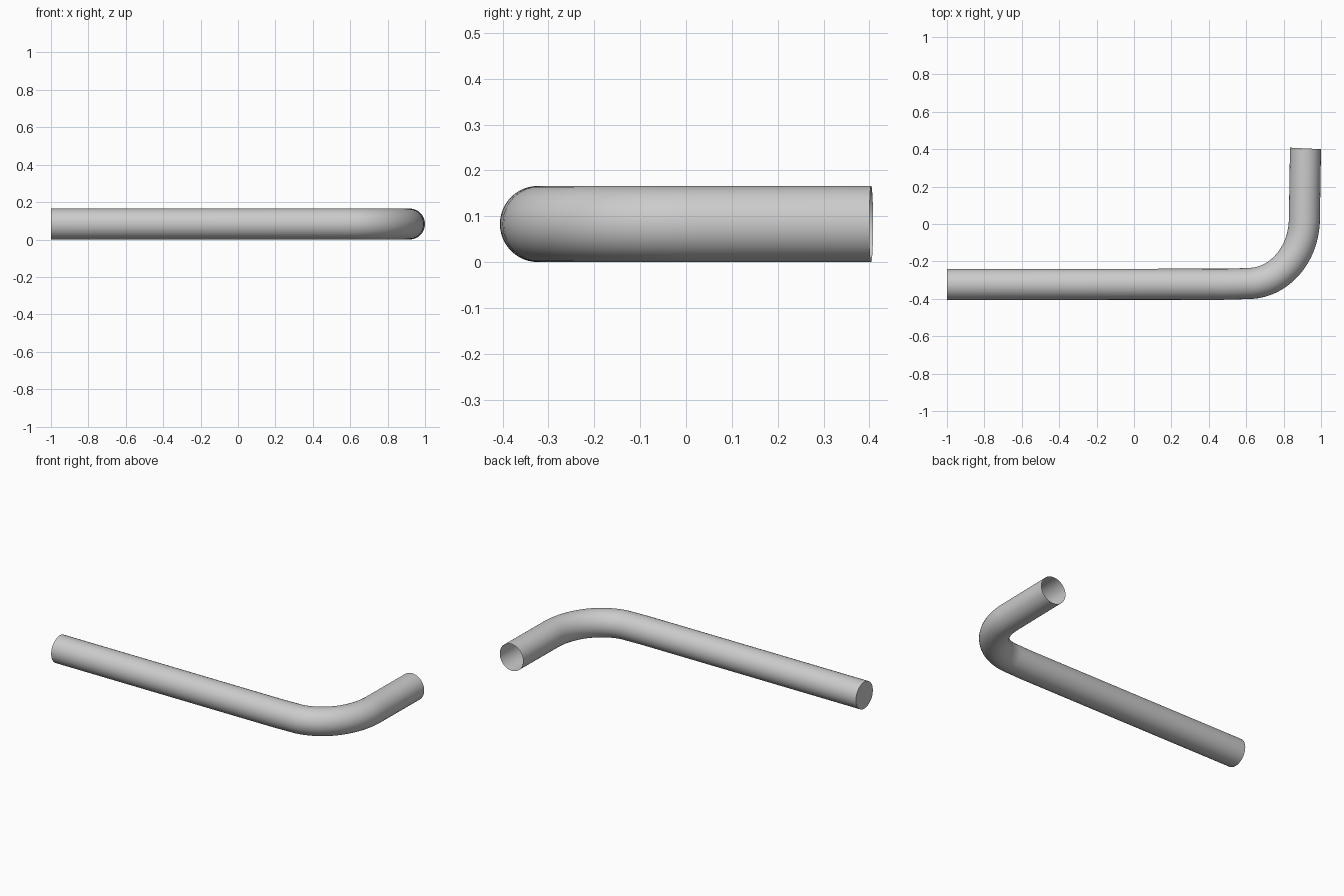
import bpy, bmesh
from math import sin, cos, pi
from mathutils import Vector

if "Cube" in bpy.data.objects:
    bpy.data.objects.remove(bpy.data.objects["Cube"])

RADIUS, SIDES, BEND_STEPS = 0.083, 48, 24

# Centre line: long straight run, quarter bend, short arm leaning out slightly
path = [Vector((-1.0, -0.323, RADIUS)), Vector((0.5, -0.322, RADIUS))]
for i in range(BEND_STEPS + 1):
    a = pi / 2 * i / BEND_STEPS
    path.append(Vector((0.61 + 0.301 * sin(a), 0.03 - 0.348 * cos(a), RADIUS)))
path.append(Vector((0.917, 0.404, RADIUS)))

# Sweep a circular section along the centre line
bm = bmesh.new()
rings = []
for i, p in enumerate(path):
    if i == 0:
        t = Vector((1, 0, 0))
    elif i == len(path) - 1:
        t = Vector((0.05, 1, 0)).normalized()
    else:
        t = ((path[i + 1] - p).normalized() + (p - path[i - 1]).normalized()).normalized()
    side = Vector((t.y, -t.x, 0))
    rings.append([bm.verts.new(p + RADIUS * (side * cos(2 * pi * k / SIDES)
                  + Vector((0, 0, sin(2 * pi * k / SIDES))))) for k in range(SIDES)])
for a, b in zip(rings, rings[1:]):
    for k in range(SIDES):
        n = (k + 1) % SIDES
        bm.faces.new((a[k], a[n], b[n], b[k]))

# Closed end on the long run; the short arm stays open
bm.faces.new(rings[0])
bmesh.ops.recalc_face_normals(bm, faces=bm.faces)

mesh = bpy.data.meshes.new("bent_pipe")
bm.to_mesh(mesh)
bm.free()
pipe = bpy.data.objects.new("bent_pipe", mesh)
bpy.context.collection.objects.link(pipe)
bpy.context.view_layer.objects.active = pipe
pipe.select_set(True)
bpy.ops.object.shade_smooth_by_angle()
